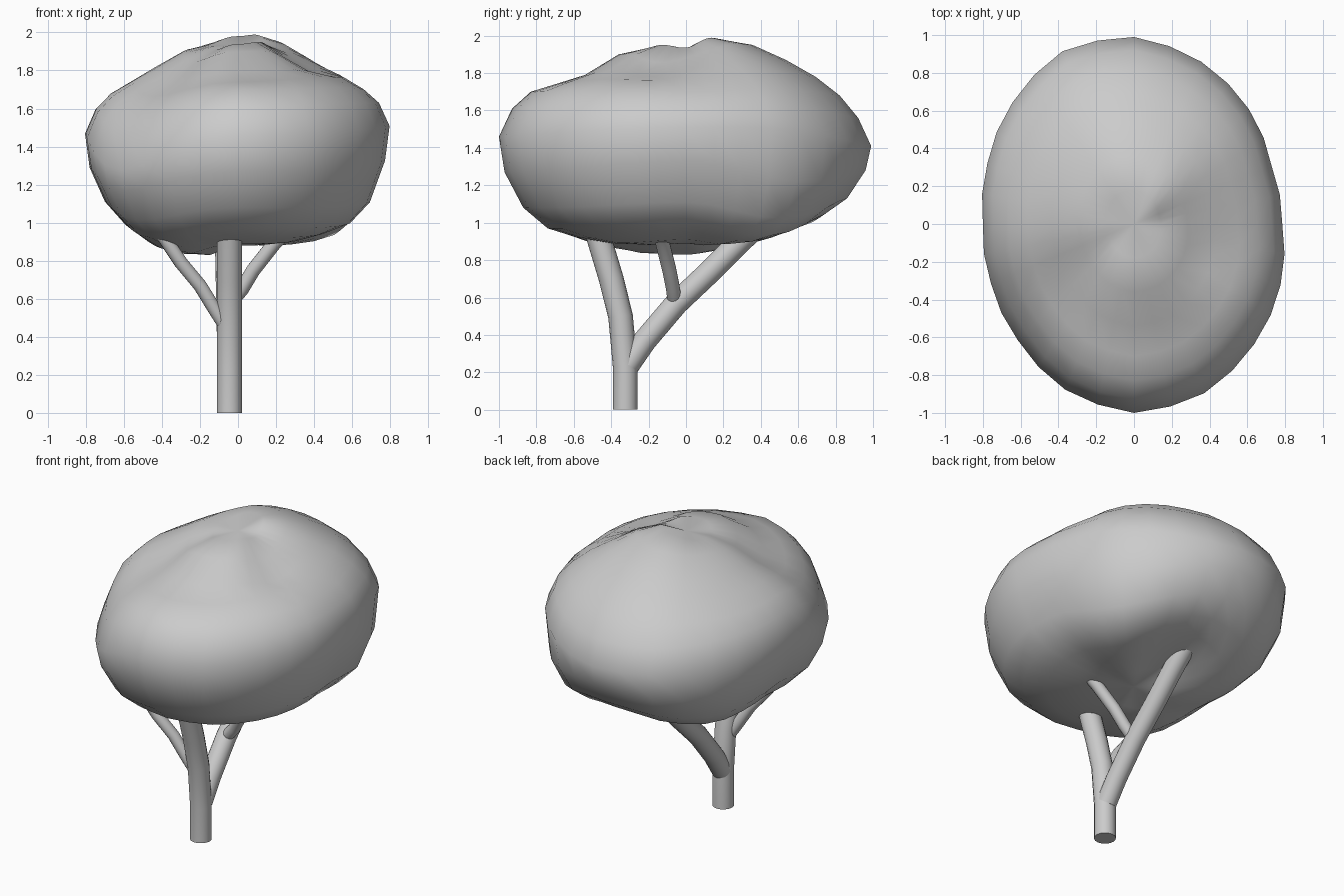
import bpy, bmesh, math

cube = bpy.data.objects.get("Cube")
if cube:
    bpy.data.objects.remove(cube, do_unlink=True)

grey = bpy.data.materials.new("plain_grey")
grey.use_nodes = True
grey.diffuse_color = (0.6, 0.6, 0.6, 1)
grey.node_tree.nodes["Principled BSDF"].inputs["Base Color"].default_value = grey.diffuse_color


def add_object(name, mesh, angle):
    """Link a mesh, give it the grey material and smooth shading."""
    obj = bpy.data.objects.new(name, mesh)
    bpy.context.collection.objects.link(obj)
    mesh.materials.clear()
    mesh.materials.append(grey)
    bpy.ops.object.select_all(action="DESELECT")
    obj.select_set(True)
    bpy.context.view_layer.objects.active = obj
    bpy.ops.object.shade_smooth_by_angle(angle=math.radians(angle))
    return obj


def add_limb(name, radius, path):
    """Sweep a capped round tube along a path, then turn it into a mesh."""
    curve = bpy.data.curves.new(name + "_path", "CURVE")
    curve.dimensions = "3D"
    curve.bevel_depth = radius
    curve.bevel_resolution = 6
    curve.use_fill_caps = True
    spline = curve.splines.new("POLY")
    spline.points.add(len(path) - 1)
    for point, co in zip(spline.points, path):
        point.co = (*co, 1)
    helper = bpy.data.objects.new(name + "_path", curve)
    bpy.context.collection.objects.link(helper)
    graph = bpy.context.evaluated_depsgraph_get()
    mesh = bpy.data.meshes.new_from_object(helper.evaluated_get(graph))
    bpy.data.objects.remove(helper, do_unlink=True)
    bm = bmesh.new()
    bm.from_mesh(mesh)
    bmesh.ops.remove_doubles(bm, verts=bm.verts, dist=0.0005)
    bmesh.ops.recalc_face_normals(bm, faces=bm.faces)
    bm.to_mesh(mesh)
    bm.free()
    mesh.name = name
    return add_object(name, mesh, 50)


# Trunk leaning forward, a main branch leaning back, and two thin side branches
TRUNK_X = -0.045
add_limb("trunk", 0.066, [(TRUNK_X, y, z) for y, z in (
    (-0.325, 0), (-0.325, 0.23), (-0.35, 0.5), (-0.4, 0.7), (-0.46, 0.9), (-0.475, 0.95))])
add_limb("main_branch", 0.063, [(TRUNK_X - 0.02 * (z - 0.24), y, z) for y, z in (
    (-0.31, 0.24), (-0.22, 0.37), (-0.05, 0.57), (0.13, 0.74), (0.3, 0.91), (0.42, 1.02))])
add_limb("right_side_branch", 0.036, [
    (-0.05, -0.35, 0.43), (-0.12, -0.37, 0.54), (-0.2, -0.39, 0.67),
    (-0.3, -0.42, 0.79), (-0.38, -0.44, 0.91), (-0.41, -0.445, 0.95)])
add_limb("left_side_branch", 0.038, [
    (-0.05, -0.06, 0.57), (0.02, -0.07, 0.65), (0.08, -0.09, 0.75),
    (0.19, -0.125, 0.89), (0.23, -0.135, 0.93)])

# Crown: an uneven plan outline and four upright profiles, blended around
OUTLINE = [0.785, 0.79, 0.86, 0.93, 0.99, 0.99, 0.91, 0.84,
           0.8, 0.82, 0.87, 0.95, 1.0, 0.97, 0.9, 0.84]
SPREAD = [0.18, 0.36, 0.54, 0.7, 0.83, 0.93, 1, 0.97, 0.87, 0.74, 0.58, 0.4, 0.2]
LEFT = [1.94, 1.9, 1.83, 1.77, 1.7, 1.63, 1.51, 1.33, 1.11, 1.0, 0.95, 0.91, 0.89]
BACK = [1.98, 1.95, 1.87, 1.78, 1.68, 1.56, 1.41, 1.28, 1.13, 1.04, 0.99, 0.96, 0.92]
RIGHT = [1.92, 1.88, 1.81, 1.74, 1.68, 1.6, 1.47, 1.3, 1.12, 1.0, 0.9, 0.85, 0.83]
FRONT = [1.94, 1.9, 1.79, 1.74, 1.7, 1.61, 1.46, 1.27, 1.08, 0.97, 0.92, 0.89, 0.88]
# Height change of each diagonal at the top, the widest ring and the underside
DIAGONALS = {(True, True): (0.025, 0.03, -0.12), (False, True): (-0.01, 0, -0.07),
             (False, False): (-0.02, -0.19, 0.05), (True, False): (0.02, 0, -0.01)}
# Soft hollows and ridges on top: x, y, height change
DENTS = [(0.33, -0.18, -0.07), (-0.28, 0.12, 0.02), (-0.33, -0.25, -0.03)]
SEGMENTS = 32
WIDEST = SPREAD.index(1)


def diagonal_shift(ring, east, north):
    high, middle, low = DIAGONALS[east, north]
    if ring < WIDEST:
        return high + (middle - high) * (ring / WIDEST) ** 1.7
    t = (ring - WIDEST) / (len(SPREAD) - WIDEST)
    return middle * (1 - t) + low * math.sin(math.pi * math.sqrt(t))


def crown_point(ring, segment):
    angle = math.tau * segment / SEGMENTS
    c, s = math.cos(angle), math.sin(angle)
    slot = segment * len(OUTLINE) / SEGMENTS
    low = int(slot)
    high = (low + 1) % len(OUTLINE)
    reach = OUTLINE[low] + (OUTLINE[high] - OUTLINE[low]) * (slot - low)
    side = LEFT if c > 0 else RIGHT
    end = BACK if s > 0 else FRONT
    x, y = c * reach * SPREAD[ring], s * reach * SPREAD[ring]
    z = side[ring] * c * c + end[ring] * s * s
    z += 4 * c * c * s * s * diagonal_shift(ring, c > 0, s > 0)
    if ring < WIDEST:
        z += sum(h * math.exp(-((x - a) ** 2 + (y - b) ** 2) / 0.025) for a, b, h in DENTS)
    return x, y, z


bm = bmesh.new()
rings = [[bm.verts.new(crown_point(r, i)) for i in range(SEGMENTS)] for r in range(len(SPREAD))]
top = bm.verts.new((0, 0, 1.93))
bottom = bm.verts.new((0, 0, 0.89))
for i in range(SEGMENTS):
    j = (i + 1) % SEGMENTS
    bm.faces.new((top, rings[0][i], rings[0][j]))
    bm.faces.new((bottom, rings[-1][j], rings[-1][i]))
    for upper, lower in zip(rings, rings[1:]):
        bm.faces.new((upper[i], lower[i], lower[j], upper[j]))
bmesh.ops.recalc_face_normals(bm, faces=bm.faces)
crown_mesh = bpy.data.meshes.new("crown")
bm.to_mesh(crown_mesh)
bm.free()
add_object("crown", crown_mesh, 80)
